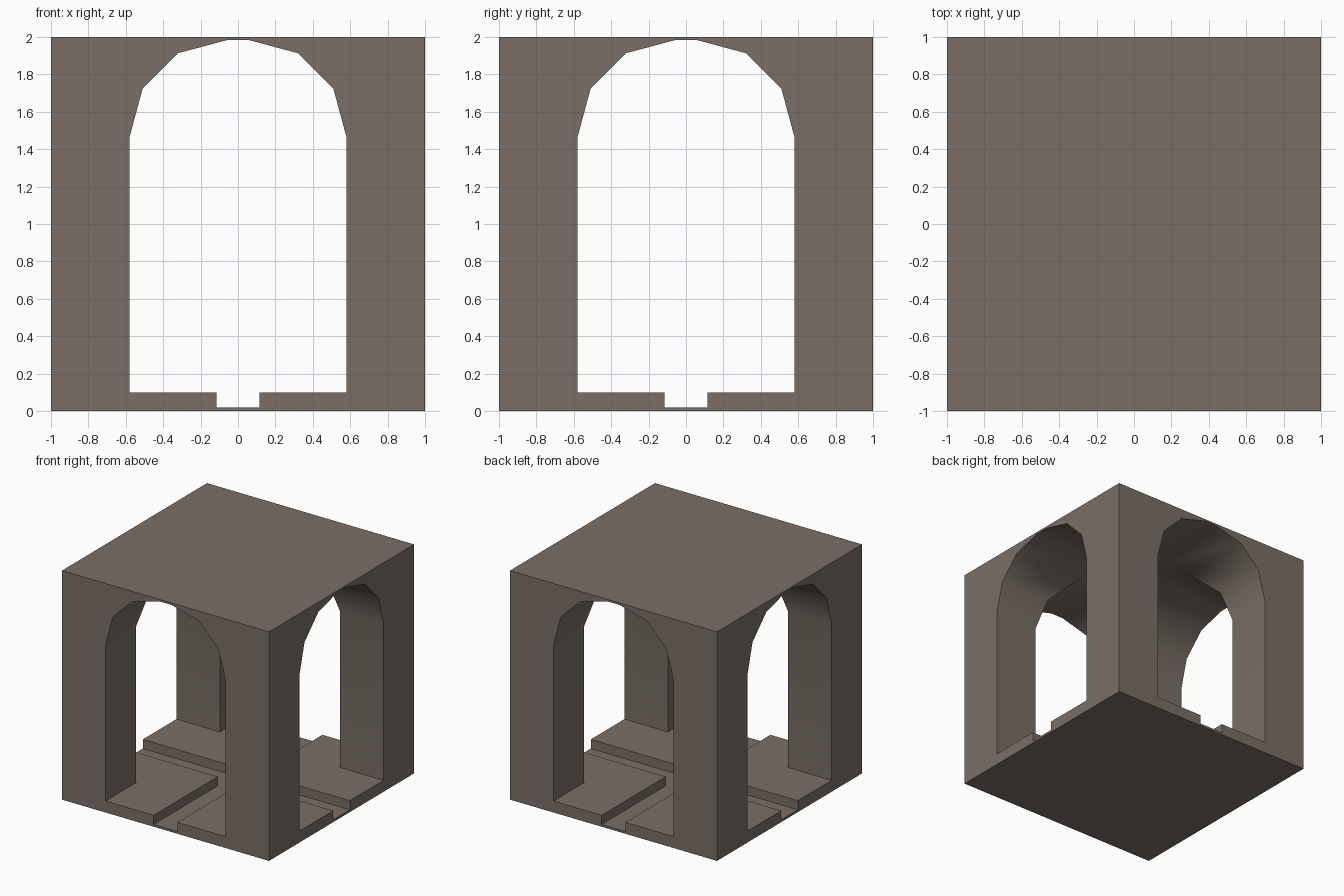
import bpy, bmesh, math

if "Cube" in bpy.data.objects:
    bpy.data.objects.remove(bpy.data.objects["Cube"])

stone = bpy.data.materials.new("grey brown stone")
stone.diffuse_color = (0.195, 0.162, 0.132, 1)
stone.use_nodes = True
stone.node_tree.nodes["Principled BSDF"].inputs["Base Color"].default_value = stone.diffuse_color


def mesh_object(name, bm):
    bmesh.ops.recalc_face_normals(bm, faces=bm.faces[:])
    me = bpy.data.meshes.new(name)
    bm.to_mesh(me)
    bm.free()
    ob = bpy.data.objects.new(name, me)
    bpy.context.collection.objects.link(ob)
    return ob


def tunnel_cutter(name, angle):
    """Arched passage with a floor channel, extruded through the block."""
    half = [(0.115, 0.02), (0.115, 0.10), (0.58, 0.10)]
    for i in range(4):                      # faceted arch, 30 degree steps
        a = math.radians(30 * i)
        half.append((0.06 + 0.52 * math.cos(a), 1.463 + 0.52 * math.sin(a)))
    outline = half + [(-x, z) for x, z in reversed(half)]
    bm = bmesh.new()
    face = bm.faces.new([bm.verts.new((x, -1.2, z)) for x, z in outline])
    ext = bmesh.ops.extrude_face_region(bm, geom=[face])
    for v in ext["geom"]:
        if isinstance(v, bmesh.types.BMVert):
            v.co.y = 1.2
    if angle:
        for v in bm.verts:                  # exact quarter turn
            v.co.x, v.co.y = -v.co.y, v.co.x
    ob = mesh_object(name, bm)
    ob.hide_render = True
    return ob


# Solid block
bm = bmesh.new()
bmesh.ops.create_cube(bm, size=2)
bmesh.ops.translate(bm, vec=(0, 0, 1), verts=bm.verts[:])
block = mesh_object("vaulted_crossing", bm)

# Two crossing passages
cutters = [tunnel_cutter("passage_cutter_front", 0),
           tunnel_cutter("passage_cutter_side", 90)]
for c in cutters:
    mod = block.modifiers.new(c.name, 'BOOLEAN')
    mod.operation = 'DIFFERENCE'
    mod.solver = 'EXACT'
    mod.object = c

# Bake the cuts and drop the cutters
bpy.context.view_layer.update()
dg = bpy.context.evaluated_depsgraph_get()
baked = bpy.data.meshes.new_from_object(block.evaluated_get(dg))
block.modifiers.clear()
block.data = baked
for c in cutters:
    bpy.data.objects.remove(c)
baked.materials.clear()
baked.materials.append(stone)
for p in baked.polygons:
    p.material_index = 0

# Soft vault, crisp corners
bpy.ops.object.select_all(action='DESELECT')
block.select_set(True)
bpy.context.view_layer.objects.active = block
bpy.ops.object.shade_smooth_by_angle(angle=math.radians(35))
